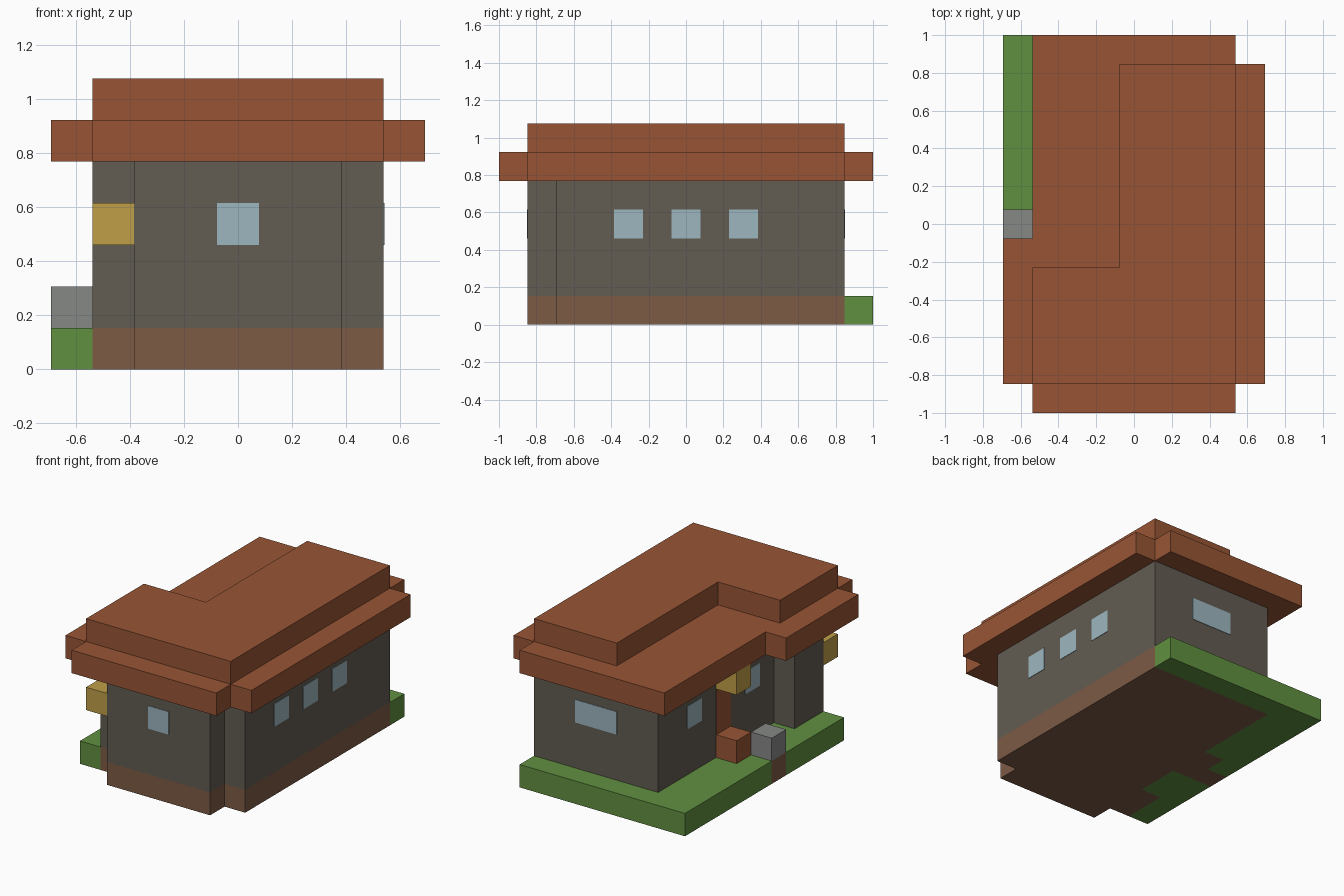
import bpy
import bmesh

U = 2 / 13            # one block of the building grid
CENTER = (4.5, 6.5)   # grid centre of the footprint
THIN = 0.02           # plate thickness in blocks

if "Cube" in bpy.data.objects:
    bpy.data.objects.remove(bpy.data.objects["Cube"], do_unlink=True)


def srgb(hex_code):
    """Hex colour to linear RGBA."""
    out = []
    for i in (0, 2, 4):
        c = int(hex_code[i:i + 2], 16) / 255
        out.append(c / 12.92 if c <= 0.04045 else ((c + 0.055) / 1.055) ** 2.4)
    return (*out, 1)


def material(name, hex_code):
    m = bpy.data.materials.new(name)
    color = srgb(hex_code)
    m.diffuse_color = color
    m.use_nodes = True
    m.node_tree.nodes["Principled BSDF"].inputs["Base Color"].default_value = color
    return m


roof_red = material("terracotta", "985535")
wall_grey = material("stone_grey", "625C52")
earth = material("earth_brown", "7C5B45")
grass = material("grass_green", "619041")
gold = material("lamp_gold", "C09F48")
cobble = material("cobble_grey", "868886")
glass = material("window_blue", "9EB6C0")


def slab(name, outline, z0, z1, mat):
    """Extrude a footprint, given in grid blocks, from level z0 to z1."""
    bm = bmesh.new()
    verts = [bm.verts.new(((i - CENTER[0]) * U, (j - CENTER[1]) * U, z0 * U))
             for i, j in outline]
    face = bm.faces.new(verts)
    top = bmesh.ops.extrude_face_region(bm, geom=[face])["geom"]
    bmesh.ops.translate(bm, vec=(0, 0, (z1 - z0) * U),
                        verts=[v for v in top if isinstance(v, bmesh.types.BMVert)])
    bmesh.ops.recalc_face_normals(bm, faces=bm.faces)
    mesh = bpy.data.meshes.new(name)
    bm.to_mesh(mesh)
    bm.free()
    mesh.materials.append(mat)
    obj = bpy.data.objects.new(name, mesh)
    bpy.context.collection.objects.link(obj)
    return obj


def box(name, i, j, k, mat):
    """Box spanning the (start, end) block ranges i, j and k."""
    return slab(name, [(i[0], j[0]), (i[1], j[0]), (i[1], j[1]), (i[0], j[1])],
                k[0], k[1], mat)


# Ground: foundation with the path to the door, and the lawns around it
slab("foundation", [(2, 1), (7, 1), (7, 2), (8, 2), (8, 12), (2, 12), (2, 8), (1, 8),
                    (1, 7), (0, 7), (0, 6), (2, 6), (2, 4), (1, 4), (1, 2), (2, 2)],
     0, 1, earth)
slab("back_lawn", [(0, 7), (1, 7), (1, 8), (2, 8), (2, 12), (8, 12), (8, 13), (0, 13)],
     0, 1, grass)
slab("side_lawn", [(0, 2), (1, 2), (1, 4), (2, 4), (2, 6), (0, 6)], 0, 1, grass)

# Walls
slab("walls", [(2, 1), (7, 1), (7, 2), (8, 2), (8, 12), (2, 12),
               (2, 4), (1, 4), (1, 2), (2, 2)], 1, 5, wall_grey)

# Roof: wide eaves and a smaller L-shaped upper layer
slab("roof_eaves", [(1, 0), (8, 0), (8, 1), (9, 1), (9, 12), (8, 12), (8, 13), (1, 13),
                    (1, 6), (0, 6), (0, 1), (1, 1)], 5, 6, roof_red)
slab("roof_upper", [(1, 1), (8, 1), (8, 12), (4, 12), (4, 5), (1, 5)], 6, 7, roof_red)

# Windows as thin plates on the walls
sill = (3, 4)
box("front_window", (4, 5), (1 - THIN, 1), sill, glass)
box("back_window", (4, 6), (12, 12 + THIN), sill, glass)
for n, j in enumerate((4, 6, 8)):
    box(f"left_window_{n + 1}", (8, 8 + THIN), (j, j + 1), sill, glass)
for n, j in enumerate((5, 9)):
    box(f"right_window_{n + 1}", (2 - THIN, 2), (j, j + 1), sill, glass)

# Entrance: door, step, paving block and lamps
box("door", (2 - THIN, 2), (7, 8), (1, 4), roof_red)
box("door_step", (1, 2), (7, 8), (1, 2), roof_red)
box("paving_block", (0, 1), (6, 7), (1, 2), cobble)
box("door_lamp", (1, 2), (7, 8), (4, 5), gold)
box("corner_lamp", (1, 2), (1, 2), (3, 4), gold)
